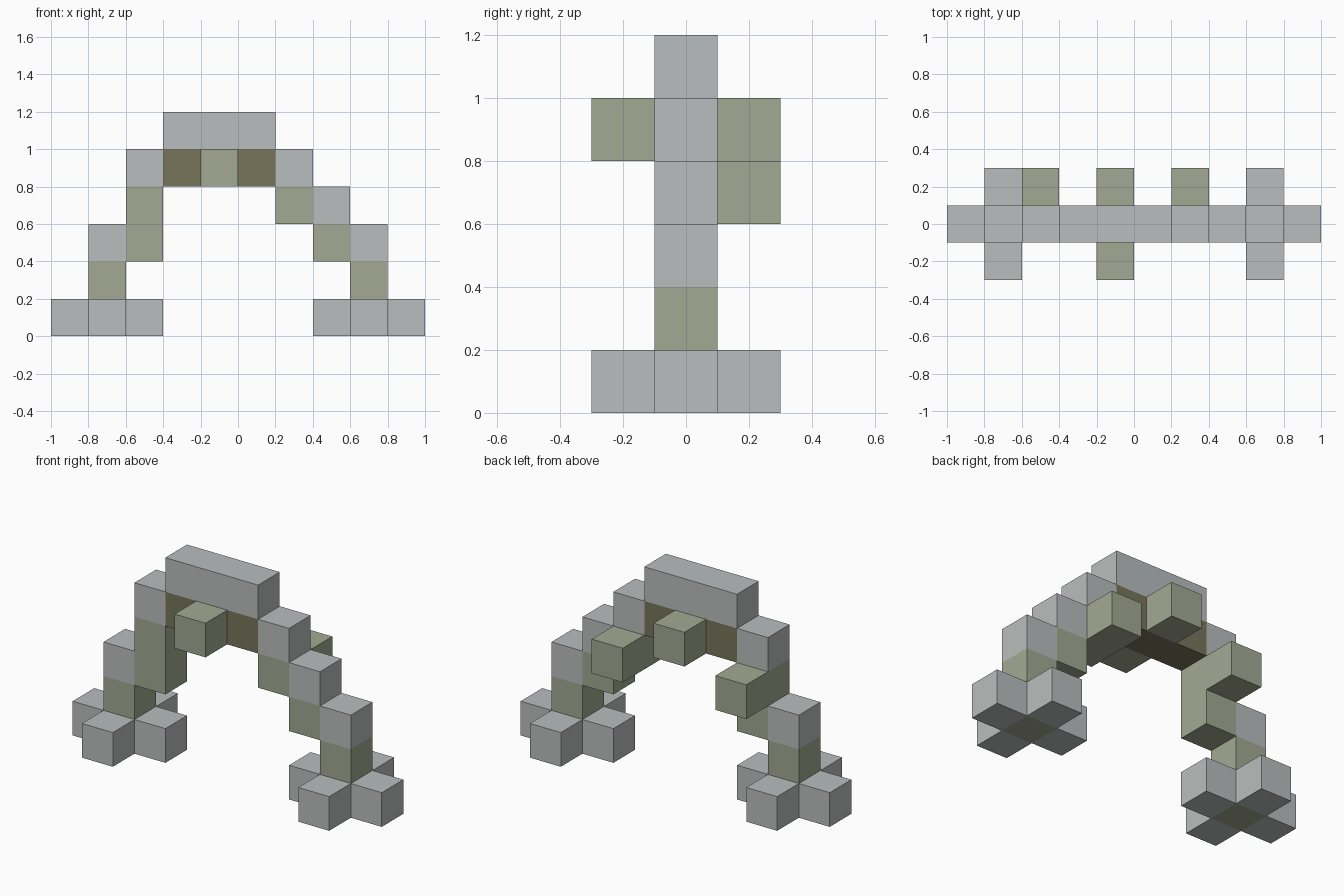
import bpy

cube = bpy.data.objects.get("Cube")
if cube:
    bpy.data.objects.remove(cube, do_unlink=True)

U = 0.2  # block size


def material(name, rgb):
    mat = bpy.data.materials.new(name)
    mat.use_nodes = True
    mat.diffuse_color = (*rgb, 1)
    mat.node_tree.nodes["Principled BSDF"].inputs["Base Color"].default_value = (*rgb, 1)
    return mat


STONE = material("grey stone", (0.49, 0.515, 0.51))
MOSS = material("mossy stone", (0.366, 0.397, 0.292))
BROWN = material("dark brown", (0.184, 0.174, 0.102))


def block(name, mat, x, z, y=0, wide=1, tall=1):
    """Box on the block grid; x and z are its lower corner, y its centre, in blocks."""
    bpy.ops.mesh.primitive_cube_add(
        size=1, location=((x + wide / 2) * U, y * U, (z + tall / 2) * U))
    obj = bpy.context.object
    obj.name = name
    obj.scale = (wide * U, U, tall * U)
    bpy.ops.object.transform_apply(location=False, rotation=False, scale=True)
    obj.data.materials.append(mat)


# Feet: mossy post with a cross of four stones, and a cap stone
for side, x in (("right", -4), ("left", 3)):
    block(side + "_post", MOSS, x, 0, tall=2)
    block(side + "_post_cap", STONE, x, 2)
    for place, dx, y in (("outer", -1, 0), ("inner", 1, 0), ("front", 0, -1), ("back", 0, 1)):
        block(f"{side}_foot_{place}", STONE, x + dx, 0, y)

# Right shoulder of the arch
block("right_shoulder", MOSS, -3, 2, tall=2)
block("right_shoulder_cap", STONE, -3, 4)

# Left stepped shoulder
for step, x, z in (("lower", 2, 2), ("upper", 1, 3)):
    block(f"left_{step}_step", MOSS, x, z)
    block(f"left_{step}_step_cap", STONE, x, z + 1)

# Crown
block("crown_beam", BROWN, -2, 4, wide=3)
block("crown_stone", STONE, -2, 5, wide=3)

# Projecting mossy blocks
block("crown_front_block", MOSS, -1, 4, y=-1)
block("crown_back_block", MOSS, -1, 4, y=1)
block("right_back_block", MOSS, -3, 3, y=1)
block("left_back_block", MOSS, 1, 3, y=1)
